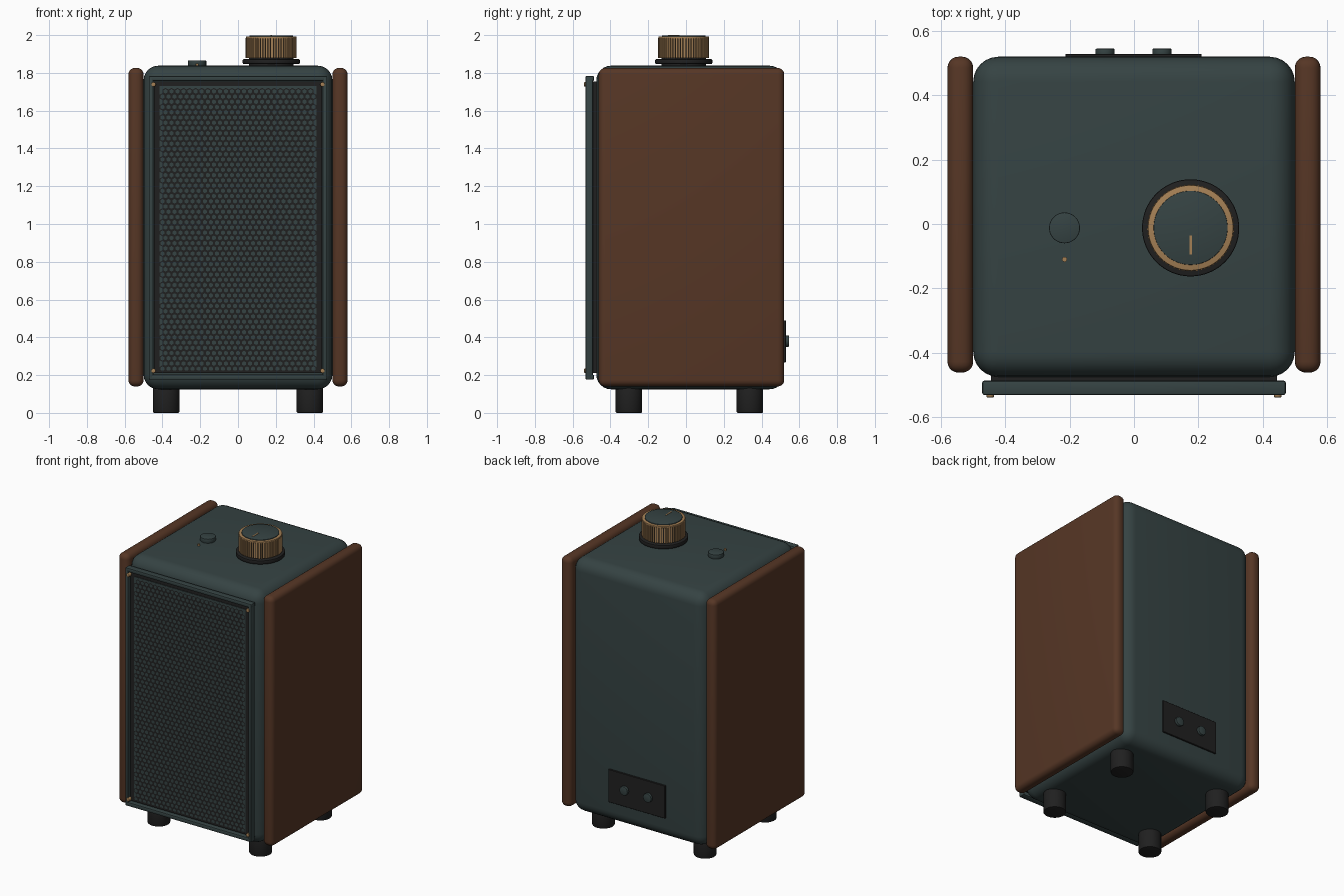
import bpy, bmesh, math
from mathutils import Matrix, Vector

if "Cube" in bpy.data.objects:
    bpy.data.objects.remove(bpy.data.objects["Cube"])


def material(name, rgb):
    m = bpy.data.materials.new(name)
    m.diffuse_color = (*rgb, 1)
    m.use_nodes = True
    m.node_tree.nodes["Principled BSDF"].inputs["Base Color"].default_value = m.diffuse_color
    return m


TEAL = material("dark_teal", (0.036, 0.056, 0.056))
WOOD = material("walnut", (0.093, 0.037, 0.0185))
BRASS = material("brass", (0.376, 0.216, 0.091))
BLACK = material("soft_black", (0.0144, 0.0144, 0.0144))


def finish(name, bm, *mats, smooth=True):
    bmesh.ops.recalc_face_normals(bm, faces=bm.faces)
    me = bpy.data.meshes.new(name)
    bm.to_mesh(me)
    bm.free()
    ob = bpy.data.objects.new(name, me)
    bpy.context.collection.objects.link(ob)
    for m in mats:
        me.materials.append(m)
    if smooth:
        bpy.ops.object.select_all(action='DESELECT')
        ob.select_set(True)
        bpy.context.view_layer.objects.active = ob
        bpy.ops.object.shade_smooth_by_angle(angle=math.radians(32))
    return ob


def box(name, x, y, z, mat, bevel=0.0, segments=2):
    """Box from (min, max) ranges with rounded edges."""
    bm = bmesh.new()
    bmesh.ops.create_cube(bm, size=1)
    for v in bm.verts:
        v.co = [(r[0] + r[1]) / 2 + c * (r[1] - r[0]) for r, c in zip((x, y, z), v.co)]
    if bevel:
        bmesh.ops.bevel(bm, geom=bm.edges[:], offset=bevel, segments=segments,
                        profile=0.5, affect='EDGES')
    return finish(name, bm, mat)


def disc(name, centre, radius, depth, mat, axis='Z', bevel=0.0, sides=40):
    """Cylinder centred on a point, along Z or Y."""
    bm = bmesh.new()
    bmesh.ops.create_cone(bm, cap_ends=True, segments=sides, radius1=radius,
                          radius2=radius, depth=depth)
    if bevel:
        rim = [e for e in bm.edges if abs(e.verts[0].co.z - e.verts[1].co.z) < 1e-6]
        bmesh.ops.bevel(bm, geom=rim, offset=bevel, segments=2, profile=0.5, affect='EDGES')
    if axis == 'Y':
        bm.transform(Matrix.Rotation(math.pi / 2, 4, 'X'))
    bm.transform(Matrix.Translation(Vector(centre)))
    return finish(name, bm, mat)


# Cabinet and wooden side panels
box("cabinet", (-0.5, 0.5), (-0.475, 0.52), (0.125, 1.838), TEAL, 0.078, 6)
for side, s in (("left", -1), ("right", 1)):
    box(f"{side}_wood_panel", sorted((s * 0.5, s * 0.58)), (-0.462, 0.52),
        (0.14, 1.826), WOOD, 0.034, 5)

# Feet
for x in (-0.38, 0.38):
    for y in (-0.302, 0.338):
        disc("foot", (x, y, 0.07), 0.07, 0.14, BLACK, bevel=0.006)

# Grille: dark tray, frame bars, backing and perforated sheet
box("grille_tray", (-0.445, 0.445), (-0.512, -0.47), (0.21, 1.755), BLACK)
for s in (-1, 1):
    box("grille_side_bar", sorted((s * 0.448, s * 0.472)), (-0.532, -0.493),
        (0.18, 1.78), TEAL, 0.007)
for z in (0.176, 1.757):
    box("grille_cross_bar", (-0.472, 0.472), (-0.532, -0.487), (z, z + 0.027), TEAL, 0.007)
box("grille_backing", (-0.415, 0.415), (-0.515, -0.511), (0.225, 1.73), TEAL)


def hex_sheet(name, half_width, z0, z1, y, pitch, hole, mat):
    """Sheet of joined hexagonal cells, each with a hexagonal hole."""
    bm = bmesh.new()
    outer = pitch / math.sqrt(3)
    row_step = outer * 1.5
    for row in range(int((z1 - z0 - 2 * outer) / row_step) + 1):
        cz = z0 + outer + row * row_step
        n = int(2 * half_width / pitch) - row % 2
        for i in range(n):
            cx = (i - (n - 1) / 2) * pitch
            rings = []
            for r in (outer, outer * hole):
                rings.append([bm.verts.new((cx + r * math.sin(k * math.pi / 3), y,
                                            cz + r * math.cos(k * math.pi / 3)))
                              for k in range(6)])
            a, b = rings
            for k in range(6):
                j = (k + 1) % 6
                bm.faces.new((a[k], a[j], b[j], b[k]))
    bmesh.ops.remove_doubles(bm, verts=bm.verts, dist=1e-4)
    ob = finish(name, bm, mat, smooth=False)
    if ob.data.polygons[0].normal.y > 0:
        ob.data.flip_normals()
    return ob


hex_sheet("grille_mesh", 0.425, 0.215, 1.74, -0.518, 0.032, 0.66, BLACK)

# Corner screws
for x in (-0.447, 0.447):
    for z in (0.223, 1.739):
        disc("screw", (x, -0.525, z), 0.012, 0.028, BRASS, 'Y', 0.003, 16)

# Volume knob: base ring, neck, ridged barrel, cap, pointer
KX, KY = 0.176, -0.012
disc("knob_base", (KX, KY, 1.860), 0.151, 0.026, BLACK, bevel=0.005, sides=64)
disc("knob_neck", (KX, KY, 1.865), 0.118, 0.055, BLACK, sides=48)

bm = bmesh.new()
TEETH = 60
outline = []
for t in range(TEETH):
    for part, r in ((0.0, 0.135), (0.62, 0.135), (0.68, 0.129), (0.94, 0.129)):
        a = (t + part) / TEETH * math.tau
        outline.append((KX + r * math.cos(a), KY + r * math.sin(a)))
low = [bm.verts.new((x, y, 1.879)) for x, y in outline]
high = [bm.verts.new((x, y, 1.985)) for x, y in outline]
bm.faces.new(low)
bm.faces.new(high)
for i in range(len(outline)):
    j = (i + 1) % len(outline)
    f = bm.faces.new((low[i], low[j], high[j], high[i]))
    f.material_index = 1 if i % 4 == 2 else 0   # dark groove floors
finish("knob_barrel", bm, BRASS, BLACK, smooth=False)

disc("knob_rim", (KX, KY, 1.987), 0.133, 0.012, BRASS, bevel=0.003, sides=64)
disc("knob_cap", (KX, KY, 1.990), 0.115, 0.016, TEAL, bevel=0.002, sides=64)
box("knob_pointer", (KX - 0.004, KX + 0.004), (-0.095, -0.035), (1.995, 2.0), BRASS)

# Push button and indicator light
disc("push_button", (-0.216, KY, 1.851), 0.048, 0.03, TEAL, bevel=0.003)
disc("indicator_light", (-0.216, -0.11, 1.842), 0.008, 0.014, BRASS, sides=12)

# Rear connector plate with two sockets
box("rear_plate", (-0.213, 0.21), (0.515, 0.529), (0.268, 0.49), BLACK, 0.002, 1)
for x in (-0.09, 0.087):
    disc("rear_socket", (x, 0.533, 0.38), 0.03, 0.024, TEAL, 'Y', 0.003, 24)
